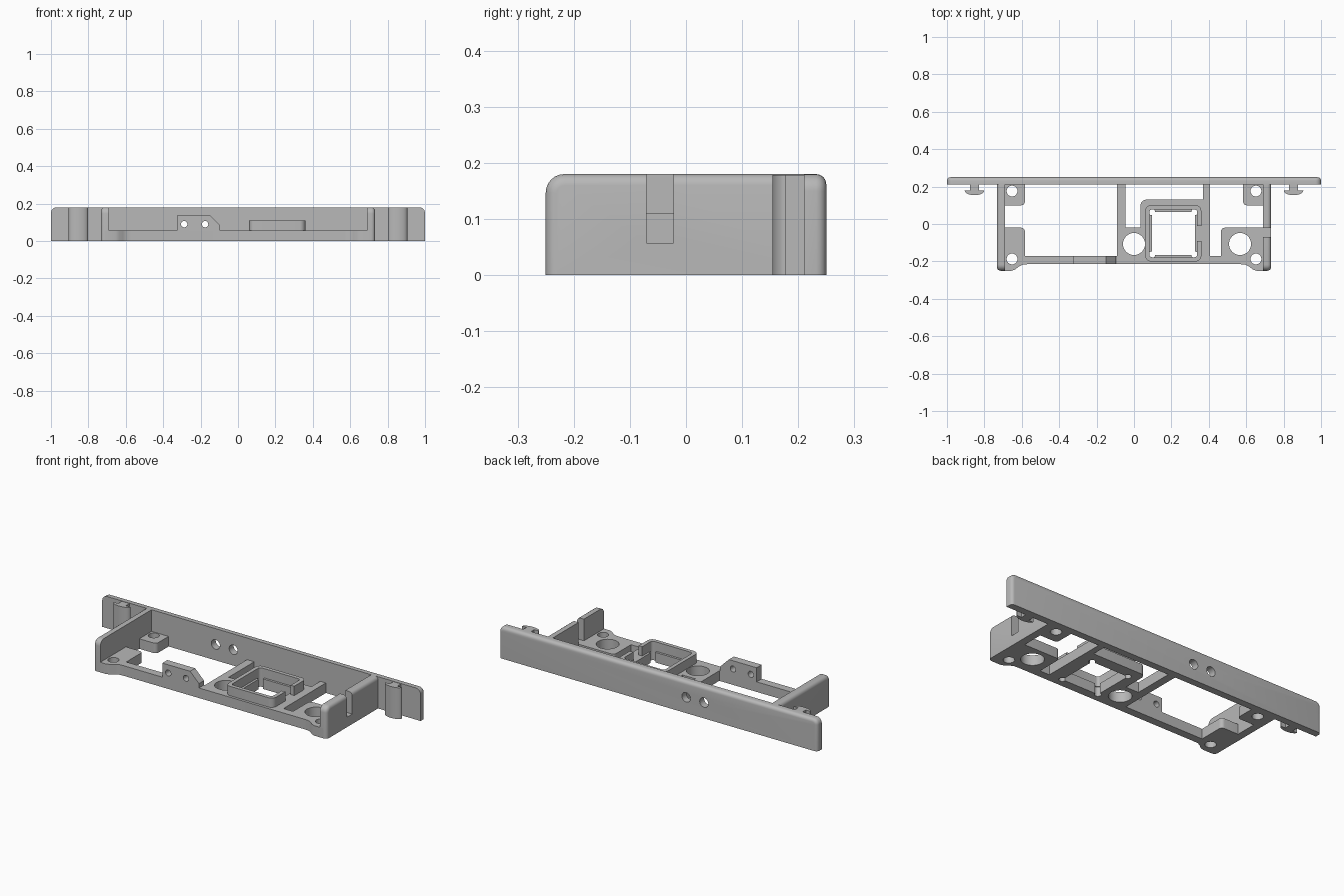
import bpy, bmesh
from math import sin, cos, pi
from mathutils import Vector

cube = bpy.data.objects.get("Cube")
if cube:
    bpy.data.objects.remove(cube, do_unlink=True)

grey = bpy.data.materials.new("plain grey")
grey.use_nodes = True
COLOR = (0.48, 0.48, 0.48, 1)
grey.diffuse_color = COLOR
grey.node_tree.nodes["Principled BSDF"].inputs["Base Color"].default_value = COLOR

H = 0.18       # full height
FLOOR = 0.057  # floor thickness
BACK = 0.21    # inner face of the back plate
WALL = 0.69    # inner face of the side walls


def outline(points):
    """Polygon whose points may carry a third value, a corner radius."""
    result = []
    for i, p in enumerate(points):
        here = Vector(p[:2])
        if len(p) < 3:
            result.append(here)
            continue
        r = p[2]
        u = (Vector(points[i - 1][:2]) - here).normalized()
        v = (Vector(points[(i + 1) % len(points)][:2]) - here).normalized()
        c = here + (u + v) * r
        for k in range(7):
            t = k / 6 * pi / 2
            result.append(c - r * (v * cos(t) + u * sin(t)))
    return result


def circle(x, y, r, start=0.0, sweep=2 * pi, n=32):
    return [Vector((x + r * cos(start + sweep * k / n), y + r * sin(start + sweep * k / n)))
            for k in range(n)]


def extrude(name, loops, lo, hi, axis="Z"):
    """Fill closed loops (inner ones become holes) and extrude along an axis."""
    curve = bpy.data.curves.new(name, "CURVE")
    curve.dimensions = "2D"
    curve.fill_mode = "BOTH"
    curve.extrude = (hi - lo) / 2
    for loop in loops:
        spline = curve.splines.new("POLY")
        spline.points.add(len(loop) - 1)
        for point, co in zip(spline.points, loop):
            point.co = (co[0], co[1], 0, 1)
        spline.use_cyclic_u = True
    temp = bpy.data.objects.new(name + " curve", curve)
    bpy.context.collection.objects.link(temp)
    graph = bpy.context.evaluated_depsgraph_get()
    mesh = bpy.data.meshes.new_from_object(temp.evaluated_get(graph))
    bpy.data.objects.remove(temp, do_unlink=True)
    bm = bmesh.new()
    bm.from_mesh(mesh)
    mid = (lo + hi) / 2
    for v in bm.verts:
        a, b, c = v.co.x, v.co.y, v.co.z + mid
        v.co = {"Z": (a, b, c), "Y": (a, c, b), "X": (c, a, b)}[axis]
    bmesh.ops.remove_doubles(bm, verts=bm.verts, dist=1e-5)
    bmesh.ops.dissolve_limit(bm, angle_limit=0.01, verts=bm.verts, edges=bm.edges)
    bmesh.ops.recalc_face_normals(bm, faces=bm.faces)
    bm.to_mesh(mesh)
    bm.free()
    mesh.materials.clear()
    mesh.materials.append(grey)
    obj = bpy.data.objects.new(name, mesh)
    bpy.context.collection.objects.link(obj)
    return obj


def round_edges(obj, rule, width):
    bm = bmesh.new()
    bm.from_mesh(obj.data)
    edges = [e for e in bm.edges if rule(*e.verts)]
    bmesh.ops.bevel(bm, geom=edges, offset=width, segments=4, profile=0.5, affect="EDGES")
    bm.to_mesh(obj.data)
    bm.free()


def cut(obj, cutter):
    cutter.hide_render = True
    mod = obj.modifiers.new("cut", "BOOLEAN")
    mod.operation = "DIFFERENCE"
    mod.solver = "EXACT"
    mod.object = cutter
    graph = bpy.context.evaluated_depsgraph_get()
    mesh = bpy.data.meshes.new_from_object(obj.evaluated_get(graph))
    obj.modifiers.clear()
    obj.data = mesh
    bpy.data.objects.remove(cutter, do_unlink=True)


# Floor: outer edge with flared front feet
half = [(0.57, -0.215), (0.595, -0.217), (0.615, -0.227), (0.635, -0.243),
        (0.655, -0.25), (0.713, -0.25), (0.713, 0.23)]
border = outline(half + [(-x, y) for x, y in reversed(half)])
left_bay = outline([(-WALL, 0.1), (-0.583, 0.1, 0.02), (-0.583, BACK), (-0.09, BACK),
                    (-0.09, -0.17), (-0.583, -0.17), (-0.583, -0.02, 0.02), (-WALL, -0.02)])
middle_bay = outline([(-0.045, BACK), (0.37, BACK), (0.37, 0.13), (0.035, 0.13, 0.03),
                      (0.035, -0.02), (-0.045, -0.02)])
right_bay = outline([(0.405, BACK), (0.583, BACK), (0.583, 0.1, 0.02), (WALL, 0.1),
                     (WALL, -0.02), (0.465, -0.02, 0.02), (0.465, -0.17), (0.405, -0.17)])
# Square window with round corner reliefs
window = []
for k, (x, y) in enumerate([(0.325, 0.065), (0.095, 0.065), (0.095, -0.165), (0.325, -0.165)]):
    window += circle(x, y, 0.018, (k - 1) * pi / 2, 1.5 * pi, 12)
    window.append(Vector((x, y)) + Vector((cos((k + 2) * pi / 2), sin((k + 2) * pi / 2))) * 0.018)
screw_holes = [circle(s * 0.652, y, 0.029) for s in (-1, 1) for y in (0.176, -0.187)]
big_holes = [circle(x, -0.107, 0.059, n=48) for x in (0, 0.567)]
extrude("floor", [border, left_bay, middle_bay, right_bay, window] + screw_holes + big_holes,
        0, FLOOR)

# Raised socket rim with a notch on one side
rim = outline([(0.36, -0.01), (0.36, 0.1, 0.03), (0.06, 0.1, 0.03), (0.06, -0.2, 0.03),
               (0.36, -0.2, 0.03), (0.36, -0.09), (0.338, -0.09), (0.338, -0.178, 0.015),
               (0.082, -0.178, 0.015), (0.082, 0.078, 0.015), (0.338, 0.078, 0.015),
               (0.338, -0.01)])
extrude("socket_rim", [rim], FLOOR - 0.005, 0.11)

# Front tab with two pin holes
pins = (-0.288, -0.176)
tab = outline([(-0.325, FLOOR), (-0.325, 0.137), (-0.15, 0.137), (-0.095, 0.082), (-0.095, FLOOR)])
extrude("front_tab", [tab] + [circle(x, 0.09, 0.017) for x in pins], -0.215, -0.17, "Y")

# Back plate, rounded along the outer top and ends
plate = extrude("back_plate", [outline([(-1, 0), (1, 0), (1, H, 0.03), (-1, H, 0.03)])],
                BACK, 0.25, "Y")
round_edges(plate, lambda a, b: min(a.co.y, b.co.y) > 0.249 and a.co.z + b.co.z > 0.01, 0.018)
for x in pins:
    cut(plate, extrude("pin_cutter", [circle(x, 0.09, 0.027)], 0.1, 0.4, "Y"))

# Side walls, and a hook on each end of the plate
for side, s in (("left", 1), ("right", -1)):
    lo, hi = sorted((s * WALL, s * 0.733))
    profile = outline([(-0.25, 0), (0.225, 0), (0.225, H), (-0.25, H, 0.033)])
    wall = extrude(side + "_wall", [profile], lo, hi, "X")
    round_edges(wall, lambda a, b: min(abs(a.co.x), abs(b.co.x)) > 0.732
                and a.co.z + b.co.z > 0.01 and a.co.y + b.co.y < 0.44, 0.02)
    if s == 1:
        slot = outline([(-0.07, FLOOR), (-0.022, FLOOR), (-0.022, 0.3), (-0.07, 0.3)])
        cut(wall, extrude("slot_cutter", [slot], 0.6, 0.8, "X"))
    head = [(s * 0.853 + 0.052 * cos(t), 0.178 + 0.024 * sin(t))
            for t in (pi + k * pi / 12 for k in range(13))]
    stem = [(s * 0.853 + d, y) for d, y in
            ((0.024, 0.178), (0.024, 0.22), (-0.024, 0.22), (-0.024, 0.178))]
    extrude(side + "_hook", [outline(head + stem)], 0, H - 0.002)

# Smooth shading with sharp edges kept
bpy.ops.object.select_all(action="DESELECT")
for obj in bpy.context.collection.objects:
    if obj.type == "MESH" and grey.name in obj.data.materials:
        obj.select_set(True)
        bpy.context.view_layer.objects.active = obj
bpy.ops.object.shade_smooth_by_angle(angle=0.6)
